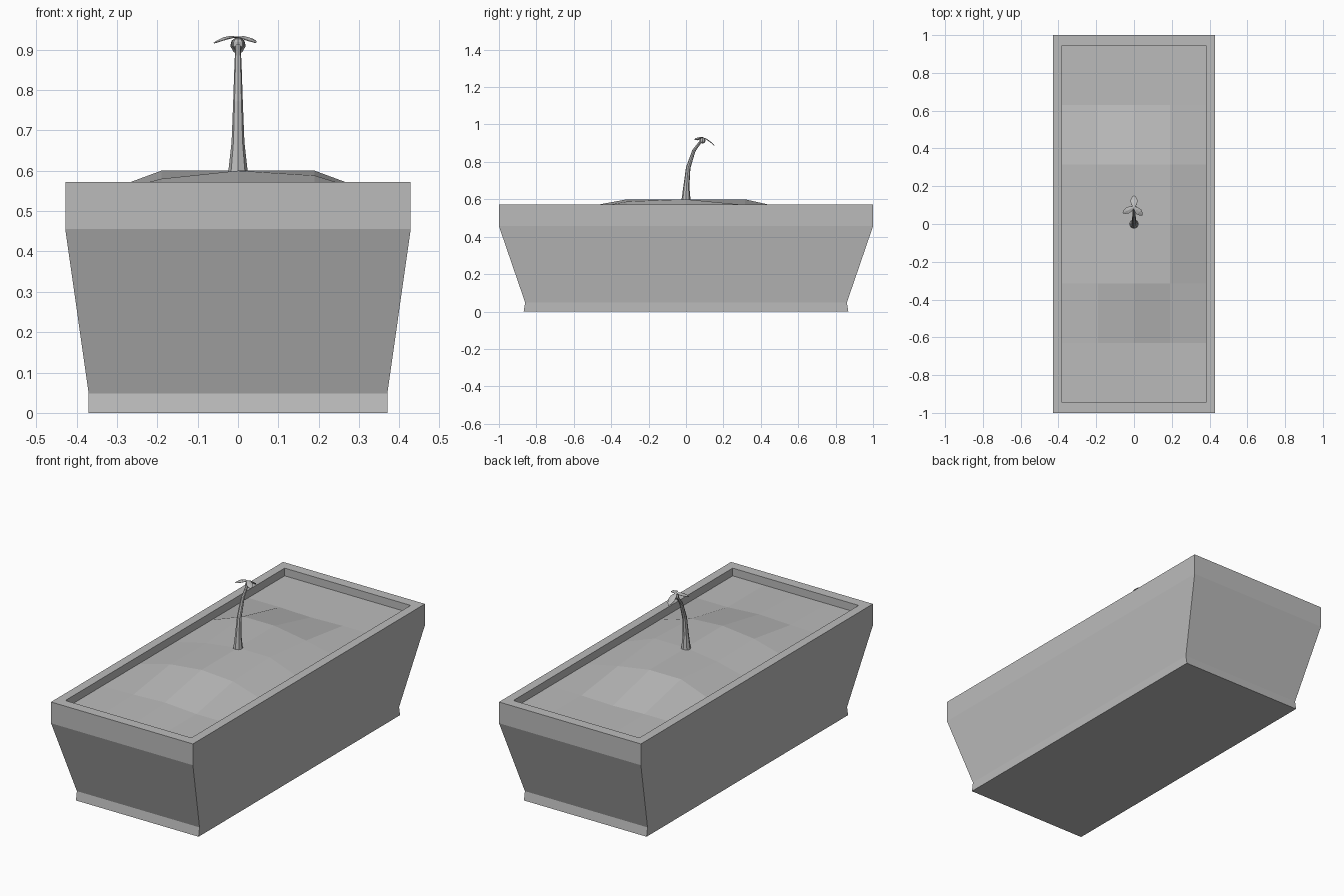
import bpy, bmesh
from math import sin, cos, pi
from mathutils import Vector

if "Cube" in bpy.data.objects:
    bpy.data.objects.remove(bpy.data.objects["Cube"], do_unlink=True)

grey = bpy.data.materials.new("plain_grey")
grey.use_nodes = True
grey.diffuse_color = (0.5, 0.5, 0.5, 1)
grey.node_tree.nodes["Principled BSDF"].inputs["Base Color"].default_value = (0.5, 0.5, 0.5, 1)


def finish(name, bm, normals=True):
    if normals:
        bmesh.ops.recalc_face_normals(bm, faces=bm.faces)
    mesh = bpy.data.meshes.new(name)
    bm.to_mesh(mesh)
    bm.free()
    mesh.materials.append(grey)
    obj = bpy.data.objects.new(name, mesh)
    bpy.context.collection.objects.link(obj)
    return obj


def loft(bm, rings):
    """Bridge closed rings of points in order and return their vertices."""
    loops = [[bm.verts.new(p) for p in ring] for ring in rings]
    for a, b in zip(loops, loops[1:]):
        n = len(a)
        for i in range(n):
            j = (i + 1) % n
            bm.faces.new((a[i], a[j], b[j], b[i]))
    return loops


# Planter box: flared rectangular shell with a flat rim and recessed inner wall
profile = [(0.37, 0.868, 0), (0.37, 0.86, 0.048), (0.428, 1, 0.456),
           (0.428, 1, 0.572), (0.38, 0.945, 0.572), (0.38, 0.945, 0.52)]
bm = bmesh.new()
loops = loft(bm, [[(-x, -y, z), (x, -y, z), (x, y, z), (-x, y, z)] for x, y, z in profile])
bm.faces.new(loops[0][::-1])
finish("planter_box", bm)

# Soil: coarse mounded grid, level along the border
mound = [(0.535, 0.542, 0.53),
         (0.58, 0.60, 0.588),
         (0.575, 0.60, 0.60),
         (0.60, 0.60, 0.57),
         (0.53, 0.525, 0.53)]
bm = bmesh.new()
grid = []
for r in range(7):
    row = []
    for c in range(5):
        inside = 0 < r < 6 and 0 < c < 4
        z = mound[r - 1][c - 1] if inside else 0.53
        row.append(bm.verts.new(((c - 2) * 0.19, (r - 3) * 0.315, z)))
    grid.append(row)
for r in range(6):
    for c in range(4):
        bm.faces.new((grid[r][c], grid[r][c + 1], grid[r + 1][c + 1], grid[r + 1][c]))
finish("soil", bm, normals=False)

# Stem: tapering eight-sided tube that bends backward
path = [(0, 0.59, 0.025), (0.002, 0.67, 0.016), (0.012, 0.77, 0.012),
        (0.042, 0.86, 0.009), (0.088, 0.922, 0.006)]
bm = bmesh.new()
rings = []
for i, (y, z, rad) in enumerate(path):
    lo, hi = path[max(i - 1, 0)], path[min(i + 1, len(path) - 1)]
    tangent = Vector((0, hi[0] - lo[0], hi[1] - lo[1])).normalized()
    side = Vector((1, 0, 0))
    up = tangent.cross(side)
    rings.append([Vector((0, y, z)) + rad * (side * cos(k * pi / 4) + up * sin(k * pi / 4))
                  for k in range(8)])
loops = loft(bm, rings)
bm.faces.new(loops[0])
bm.faces.new(loops[-1])
finish("stem", bm)

# Flower bud at the stem tip
bm = bmesh.new()
bmesh.ops.create_uvsphere(bm, u_segments=8, v_segments=5, radius=0.016)
bmesh.ops.translate(bm, verts=bm.verts, vec=(0, 0.088, 0.914))
finish("flower_bud", bm)


def petal(name, root, tip, width, arch):
    """Thin folded leaf shape arching from root to tip."""
    root, tip = Vector(root), Vector(tip)
    flat = Vector((tip.x - root.x, tip.y - root.y, 0)).normalized()
    side = Vector((-flat.y, flat.x, 0)) * width / 2
    bm = bmesh.new()
    rows = []
    for t, w in ((0, 0.2), (0.3, 0.85), (0.6, 1), (0.85, 0.6), (1, 0.05)):
        mid = root.lerp(tip, t) + Vector((0, 0, arch * 4 * t * (1 - t)))
        drop = Vector((0, 0, -0.004 * w))
        rows.append([bm.verts.new(p) for p in (mid - side * w + drop, mid, mid + side * w + drop)])
    for a, b in zip(rows, rows[1:]):
        for k in range(2):
            bm.faces.new((a[k], b[k], b[k + 1], a[k + 1]))
    obj = finish(name, bm)
    mod = obj.modifiers.new("thickness", "SOLIDIFY")
    mod.thickness = 0.002


# Three petals: two sideways, one drooping backward
petal("right_petal", (0, 0.09, 0.932), (-0.06, 0.058, 0.917), 0.034, 0.008)
petal("left_petal", (0, 0.09, 0.932), (0.045, 0.045, 0.918), 0.034, 0.007)
petal("back_petal", (0, 0.088, 0.932), (0, 0.152, 0.888), 0.038, 0.008)
